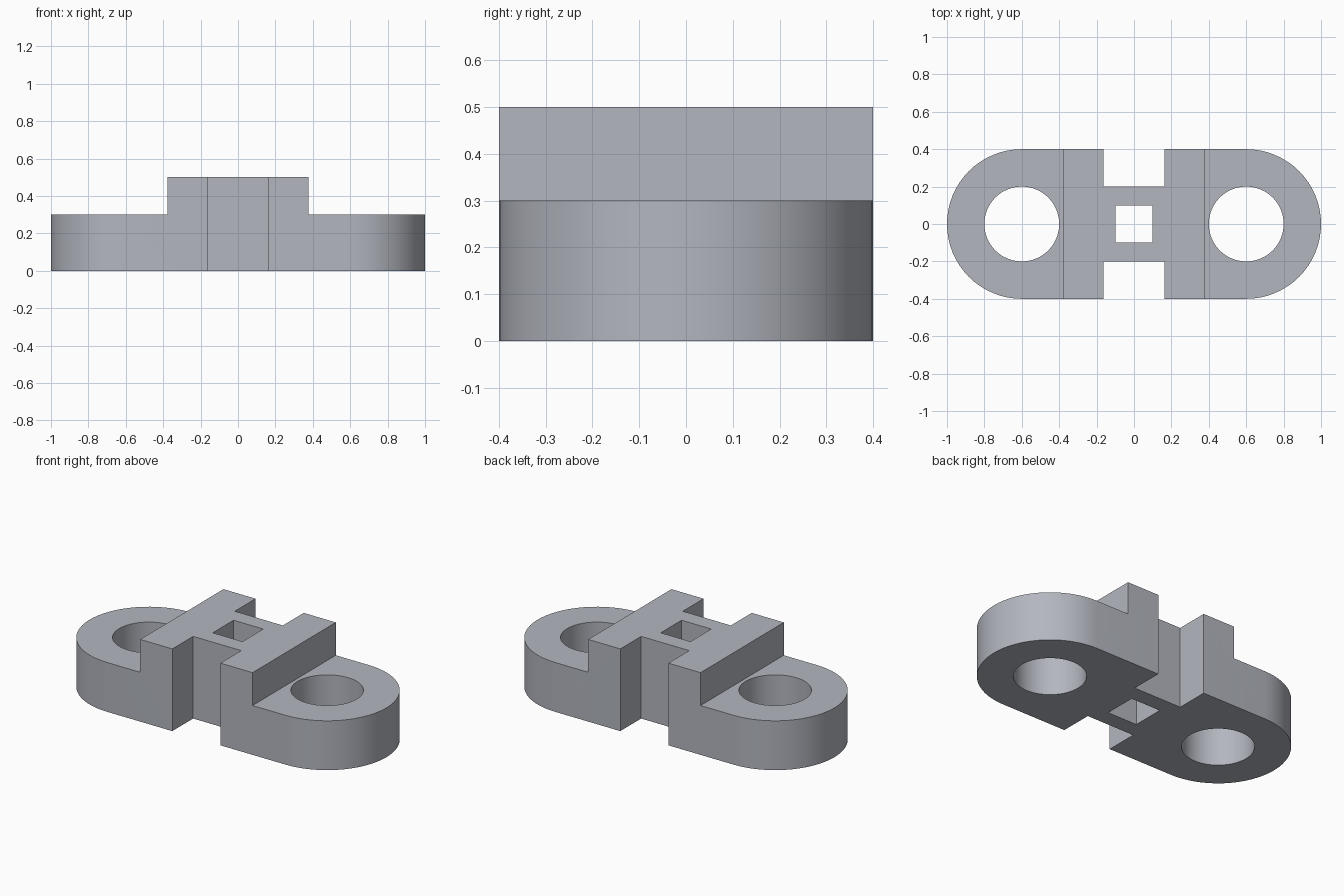
import bpy, bmesh
from math import sin, cos, pi

if "Cube" in bpy.data.objects:
    bpy.data.objects.remove(bpy.data.objects["Cube"])

SIDES = 64
END_X, END_R = 0.6, 0.4      # rounded ends
BASE_H, TOP_H = 0.3, 0.5     # flange and raised block heights


def arc(cx, r, a0, a1, n, closed=False):
    count = n if closed else n + 1
    return [(cx + r * cos(a0 + (a1 - a0) * i / n),
             r * sin(a0 + (a1 - a0) * i / n)) for i in range(count)]


def rect(x0, x1, y0, y1):
    return [(x0, y0), (x1, y0), (x1, y1), (x0, y1)]


def prism(name, outline, z0, z1):
    """Extrude a counter-clockwise outline from z0 to z1."""
    bm = bmesh.new()
    face = bm.faces.new([bm.verts.new((x, y, z0)) for x, y in outline])
    new = bmesh.ops.extrude_face_region(bm, geom=[face])["geom"]
    bmesh.ops.translate(bm, vec=(0, 0, z1 - z0),
                        verts=[v for v in new if isinstance(v, bmesh.types.BMVert)])
    bmesh.ops.recalc_face_normals(bm, faces=bm.faces)
    mesh = bpy.data.meshes.new(name)
    bm.to_mesh(mesh)
    bm.free()
    obj = bpy.data.objects.new(name, mesh)
    bpy.context.collection.objects.link(obj)
    return obj


# Link body: full-height stadium in blue-grey steel
outline = (arc(END_X, END_R, -pi / 2, pi / 2, SIDES // 2)
           + arc(-END_X, END_R, pi / 2, 3 * pi / 2, SIDES // 2))
body = prism("link_body", outline, 0, TOP_H)
steel = bpy.data.materials.new("steel")
steel.diffuse_color = (0.45, 0.47, 0.52, 1)
steel.use_nodes = True
steel.node_tree.nodes["Principled BSDF"].inputs["Base Color"].default_value = steel.diffuse_color
body.data.materials.append(steel)

# Square centre hole, then mirrored steps, bolt holes and side notches
cutters = [prism("square_hole_cutter", rect(-0.1, 0.1, -0.1, 0.1), -0.1, 0.6)]
for s in (-1, 1):
    step = rect(*sorted((s * 0.378, s * 1.1)), -0.5, 0.5)
    cutters.append(prism("step_cutter", step, BASE_H, 0.6))
    hole = arc(s * END_X, 0.2, 0, 2 * pi, SIDES, closed=True)
    cutters.append(prism("bolt_hole_cutter", hole, -0.1, 0.7))
    notch = rect(-0.162, 0.162, *sorted((s * 0.2, s * 0.5)))
    cutters.append(prism("notch_cutter", notch, -0.1, 0.6))

bpy.context.view_layer.objects.active = body
body.select_set(True)
for cutter in cutters:
    cutter.hide_render = True
    cutter.data.materials.append(steel)
    mod = body.modifiers.new(cutter.name, 'BOOLEAN')
    mod.operation, mod.solver, mod.object = 'DIFFERENCE', 'EXACT', cutter
    bpy.ops.object.modifier_apply(modifier=mod.name)
    bpy.data.objects.remove(cutter)

bpy.ops.object.shade_smooth_by_angle(angle=pi / 6)
